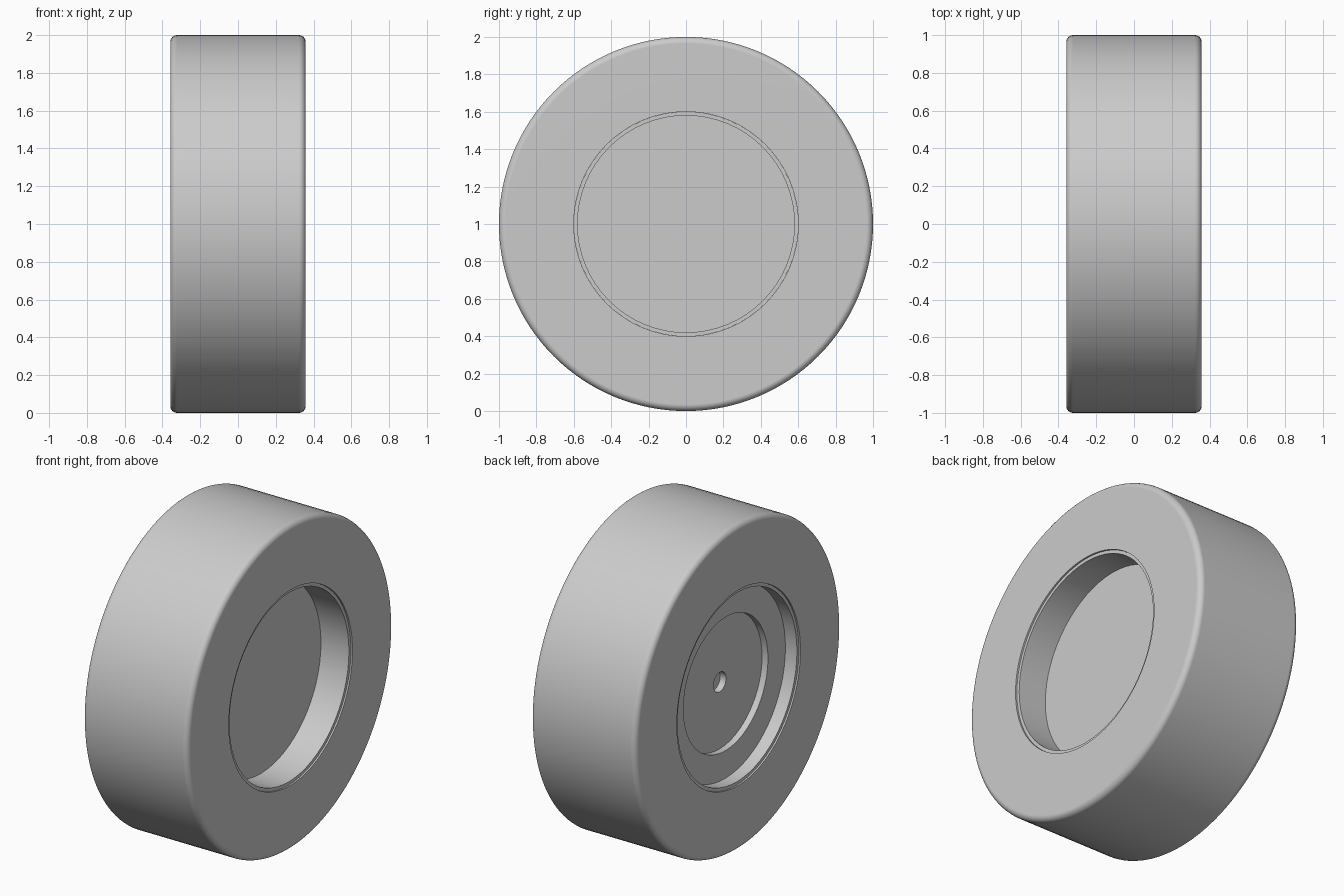
import bpy, bmesh, math
from mathutils import Vector

if "Cube" in bpy.data.objects:
    bpy.data.objects.remove(bpy.data.objects["Cube"], do_unlink=True)

HALF = 0.358     # half width of the wheel
BORE = 0.60      # where the tyre meets the hub
ROUND = 0.035    # rounding of the tyre shoulders

grey = bpy.data.materials.new("light grey")
grey.use_nodes = True
colour = (0.6, 0.6, 0.6, 1)
grey.diffuse_color = colour
grey.node_tree.nodes["Principled BSDF"].inputs["Base Color"].default_value = colour


def lathe(name, profile, steps, closed=False):
    """Turn (x, radius) points around the wheel's axle, which runs along x."""
    bm = bmesh.new()
    verts = [bm.verts.new((x, 0, r)) for x, r in profile]
    edges = [bm.edges.new(pair) for pair in zip(verts, verts[1:])]
    if closed:
        edges.append(bm.edges.new((verts[-1], verts[0])))
    bmesh.ops.spin(bm, geom=verts + edges, cent=(0, 0, 0), axis=(1, 0, 0),
                   angle=math.tau, steps=steps, use_duplicate=False)
    bmesh.ops.remove_doubles(bm, verts=bm.verts[:], dist=1e-4)
    bmesh.ops.recalc_face_normals(bm, faces=bm.faces[:])
    mesh = bpy.data.meshes.new(name)
    bm.to_mesh(mesh)
    bm.free()
    mesh.materials.append(grey)
    obj = bpy.data.objects.new(name, mesh)
    obj.location = Vector((0, 0, 1))
    bpy.context.collection.objects.link(obj)
    bpy.ops.object.select_all(action='DESELECT')
    obj.select_set(True)
    bpy.context.view_layer.objects.active = obj
    bpy.ops.object.shade_smooth_by_angle(angle=math.radians(30))
    # Keeps the flat side faces evenly shaded beside the rounded shoulders
    flat = obj.modifiers.new("even shading", 'WEIGHTED_NORMAL')
    flat.keep_sharp = True
    return obj


# Tyre: wide ring with rounded shoulders
shoulder = [(HALF - ROUND + ROUND * math.sin(a), 1 - ROUND + ROUND * math.cos(a))
            for a in (math.radians(15 * i) for i in range(7))]
half_tyre = shoulder + [(HALF, BORE)]
lathe("tyre", half_tyre + [(-x, r) for x, r in reversed(half_tyre)], 128, closed=True)

# Hub: deep plain dish on the left side, stepped dish with axle hole on the right
LIP = HALF - 0.01
lathe("hub", [
    (HALF - 0.20, 0), (HALF - 0.20, 0.58), (LIP, 0.58), (LIP, BORE),
    (-LIP, BORE), (-LIP, 0.58), (-HALF + 0.088, 0.58), (-HALF + 0.088, 0.41),
    (-HALF + 0.128, 0.41), (-HALF + 0.128, 0.06),
    (-HALF + 0.168, 0.06), (-HALF + 0.168, 0),
], 64)
